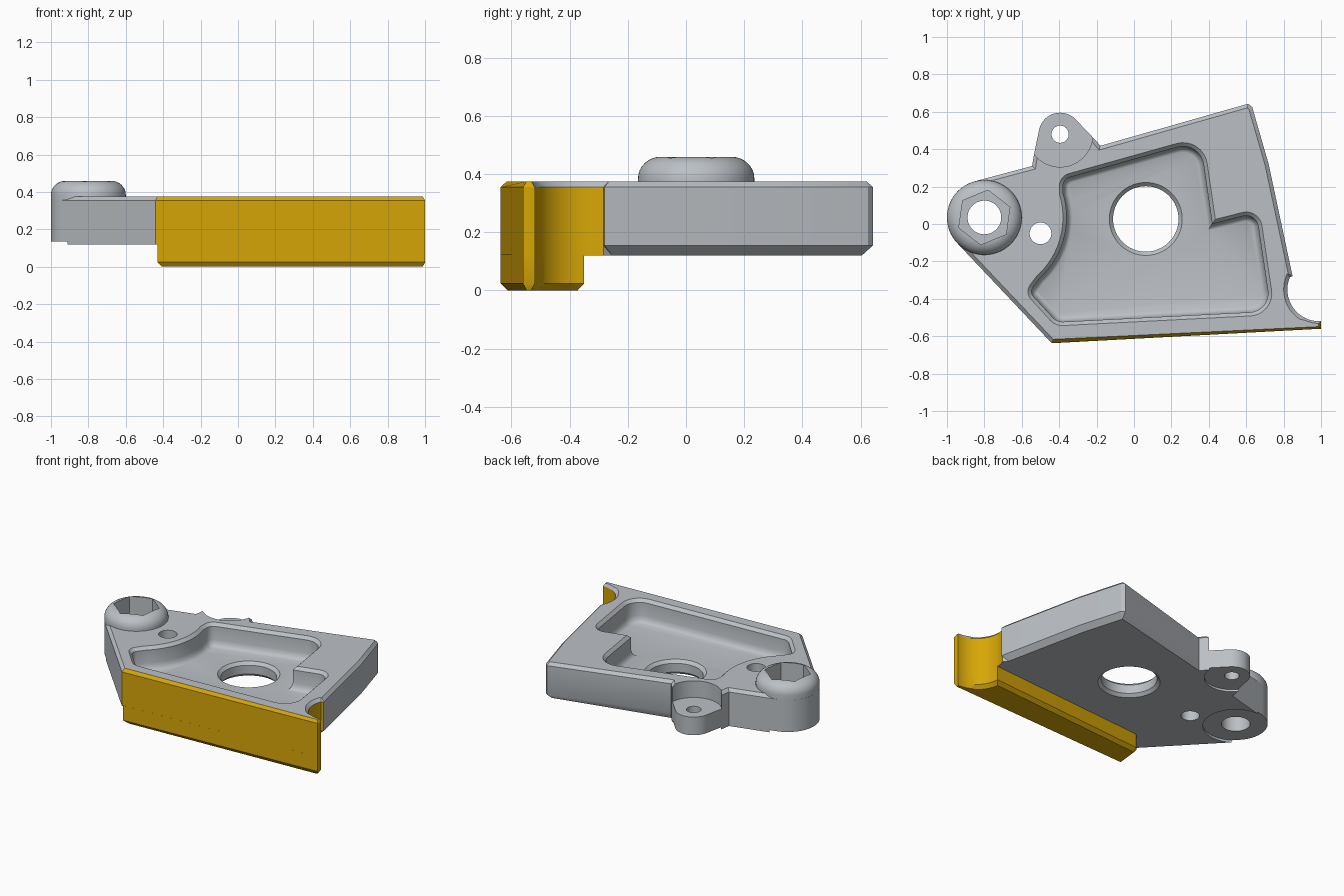
import bpy, bmesh, math
from mathutils import Vector

if "Cube" in bpy.data.objects:
    bpy.data.objects.remove(bpy.data.objects["Cube"])


def material(name, rgb):
    m = bpy.data.materials.new(name)
    m.diffuse_color = (*rgb, 1)
    m.use_nodes = True
    m.node_tree.nodes["Principled BSDF"].inputs["Base Color"].default_value = m.diffuse_color
    return m


GREY = material("light grey metal", (0.50, 0.53, 0.56))
GOLD = material("gold", (0.68, 0.385, 0.002))


def arc(cx, cy, r, a0, a1, n):
    """Points on an arc, angles in degrees."""
    out = []
    for i in range(n + 1):
        a = math.radians(a0 + (a1 - a0) * i / n)
        out.append((cx + r * math.cos(a), cy + r * math.sin(a)))
    return out


def circle(cx, cy, r, n=64):
    return arc(cx, cy, r, 0, 360, n)[:-1]


def inset(pts, d):
    """Mitred inward offset of a counter-clockwise outline; d may be per point."""
    n = len(pts)
    ds = d if isinstance(d, list) else [d] * n
    out = []
    for i in range(n):
        p = Vector(pts[i])
        e0 = (p - Vector(pts[i - 1])).normalized()
        e1 = (Vector(pts[(i + 1) % n]) - p).normalized()
        n0, n1 = Vector((-e0.y, e0.x)), Vector((-e1.y, e1.x))
        out.append(tuple(p + (n0 + n1) * ds[i] / max(1 + n0.dot(n1), 0.35)))
    return out


def thin_tip(pts, d):
    """Inset that stays small at the narrow right tip."""
    return inset(pts, [0.012 if x > 0.9 else d for x, y in pts])


def rounded(corners, n=8):
    """Outline from (x, y, radius) corners."""
    out = []
    for i, (x, y, r) in enumerate(corners):
        p = Vector((x, y))
        if r == 0:
            out.append((x, y))
            continue
        a = (Vector(corners[i - 1][:2]) - p).normalized()
        b = (Vector(corners[(i + 1) % len(corners)][:2]) - p).normalized()
        half = a.angle(b) / 2
        c = p + (a + b).normalized() * r / math.sin(half)
        t0, t1 = p + a * r / math.tan(half) - c, p + b * r / math.tan(half) - c
        a0 = math.degrees(math.atan2(t0.y, t0.x))
        sweep = (math.degrees(math.atan2(t1.y, t1.x)) - a0 + 180) % 360 - 180
        out += arc(c.x, c.y, r, a0, a0 + sweep, n)
    return out


def loft(name, rings, mat=GREY):
    """Closed solid through stacked (outline, z) rings, bottom to top."""
    bm = bmesh.new()
    loops = [[bm.verts.new((x, y, z)) for x, y in pts] for pts, z in rings]
    for lo, hi in zip(loops, loops[1:]):
        for i in range(len(lo)):
            j = (i + 1) % len(lo)
            bm.faces.new((lo[i], lo[j], hi[j], hi[i]))
    bm.faces.new(loops[0][::-1])
    bm.faces.new(loops[-1])
    me = bpy.data.meshes.new(name)
    bm.to_mesh(me)
    bm.free()
    me.materials.append(mat)
    ob = bpy.data.objects.new(name, me)
    bpy.context.collection.objects.link(ob)
    return ob


def activate(ob):
    bpy.ops.object.select_all(action='DESELECT')
    ob.select_set(True)
    bpy.context.view_layer.objects.active = ob


def volume(me):
    bm = bmesh.new()
    bm.from_mesh(me)
    v = bm.calc_volume()
    bm.free()
    return v


def cut(ob, cutter):
    """Boolean difference; tries the next solver if the result is not sound."""
    cutter.hide_render = True
    before, v0 = ob.data.copy(), volume(ob.data)
    for solver in ('EXACT', 'MANIFOLD', 'FLOAT'):
        activate(ob)
        m = ob.modifiers.new("cut", 'BOOLEAN')
        m.operation, m.solver, m.object = 'DIFFERENCE', solver, cutter
        bpy.ops.object.modifier_apply(modifier=m.name)
        if 0.4 * v0 < volume(ob.data) < 0.99999 * v0:
            return
        ob.data = before.copy()


def smooth(ob):
    activate(ob)
    bpy.ops.object.shade_smooth_by_angle(angle=math.radians(30))


BOSS, EAR, SCOOP = (-0.80, 0.035), (-0.395, 0.48), (0.99, -0.35)
TOP, BASE = 0.375, 0.12

# Plate outline: front edge, scooped corner, right side, back, ear, boss
outline = [(-0.44, -0.637), (1.0, -0.56)]
outline += arc(*SCOOP, 0.17, -87, -203, 16)
outline += [(0.848, -0.28), (0.72, 0.32), (0.632, 0.625), (0.61, 0.643),
            (-0.18, 0.418), (-0.2, 0.442)]
outline += arc(*EAR, 0.115, 45, 170, 20)
outline += [(-0.535, 0.37), (-0.545, 0.31)]
outline += arc(*BOSS, 0.2, 105, 223.4, 28)
under = [0.035 if x > 0.6 and y > -0.282 else 0.0 for x, y in outline]
plate = loft("plate", [(inset(outline, under), BASE), (outline, 0.155),
                       (outline, 0.355), (thin_tip(outline, 0.02), TOP)])

# Pocket with a chamfered rim and filleted floor
corners = [(-0.42, -0.545, 0.09), (0.755, -0.485, 0.12), (0.67, 0.085, 0.085),
           (0.435, 0.025, 0), (0.37, 0.47, 0.13), (-0.40, 0.255, 0.07)]
corners += [(x, y, 0) for x, y in arc(*BOSS, 0.42, 17, -48, 20)]
corners += [(-0.585, -0.365, 0.06)]
rim = rounded(corners)
pocket = loft("pocket_cutter", [
    (inset(rim, 0.05), 0.22), (inset(rim, 0.038), 0.226), (inset(rim, 0.027), 0.24),
    (inset(rim, 0.02), 0.265), (inset(rim, 0.02), 0.355), (inset(rim, -0.01), 0.385)])
cut(plate, pocket)

# Central hole, chamfered on both sides
cut(plate, loft("centre_hole_cutter", [(circle(0.063, 0.027, r), z) for r, z in
    ((0.215, 0.10), (0.175, 0.14), (0.175, 0.20), (0.215, 0.24))]))


def cylinder(name, c, r, z0, z1, n=64):
    return loft(name, [(circle(*c, r, n), z0), (circle(*c, r, n), z1)])


# Small hole, ear hole, ear step and shallow recesses underneath
cut(plate, cylinder("small_hole_cutter", (-0.5, -0.05), 0.058, 0, 0.6, 40))
cut(plate, cylinder("ear_step_cutter", EAR, 0.175, 0.26, 0.6))
cut(plate, cylinder("ear_recess_cutter", EAR, 0.172, 0, 0.135))
cut(plate, cylinder("ear_hole_cutter", EAR, 0.046, 0, 0.6, 40))
cut(plate, cylinder("boss_recess_cutter", BOSS, 0.206, 0, 0.135))

# Domed screw head with a hexagonal socket and a through hole
profile = [(0.2, 0.345), (0.2, 0.385)]
profile += [(0.12 + 0.08 * math.cos(a), 0.385 + 0.075 * math.sin(a))
            for a in (math.pi / 2 * i / 8 for i in range(1, 9))]
head = loft("screw_head", [(circle(*BOSS, r), z) for r, z in profile])
hexagon = arc(*BOSS, 0.147, 22, 322, 5)
socket = loft("socket_cutter", [(hexagon, 0.33), (hexagon, 0.6)])
cut(plate, socket)
cut(head, socket)
cut(plate, cylinder("bore_cutter", BOSS, 0.09, 0, 0.6))

# Gold front face, right tip and scooped corner of the plate
plate.data.materials.clear()
plate.data.materials.append(GREY)
plate.data.materials.append(GOLD)
front = Vector((0.053, -0.998, 0))
for f in plate.data.polygons:
    c, n = f.center, f.normal
    edge = c.y < -0.55 and n.dot(front) > 0.5
    tip = c.x > 0.98 and n.x > 0.5
    scoop = (math.hypot(c.x - SCOOP[0], c.y - SCOOP[1]) < 0.175
             and abs(n.z) < 0.3 and c.z < 0.355)
    f.material_index = 1 if edge or tip or scoop else 0

# Gold lip hanging below the front edge
lip_line = [(-0.43, -0.637), (1.0, -0.56)] + arc(*SCOOP, 0.17, -87, -180, 14)
lip_line += rounded([(0.80, -0.352, 0), (-0.41, -0.445, 0.04), (-0.43, -0.637, 0)])[1:-1]
lip = loft("front_lip", [(thin_tip(lip_line, 0.022), 0), (lip_line, 0.024),
                         (lip_line, 0.125)], GOLD)

for ob in (plate, head, lip):
    smooth(ob)
for ob in list(bpy.data.objects):
    if ob.name.endswith("_cutter"):
        bpy.data.objects.remove(ob)
